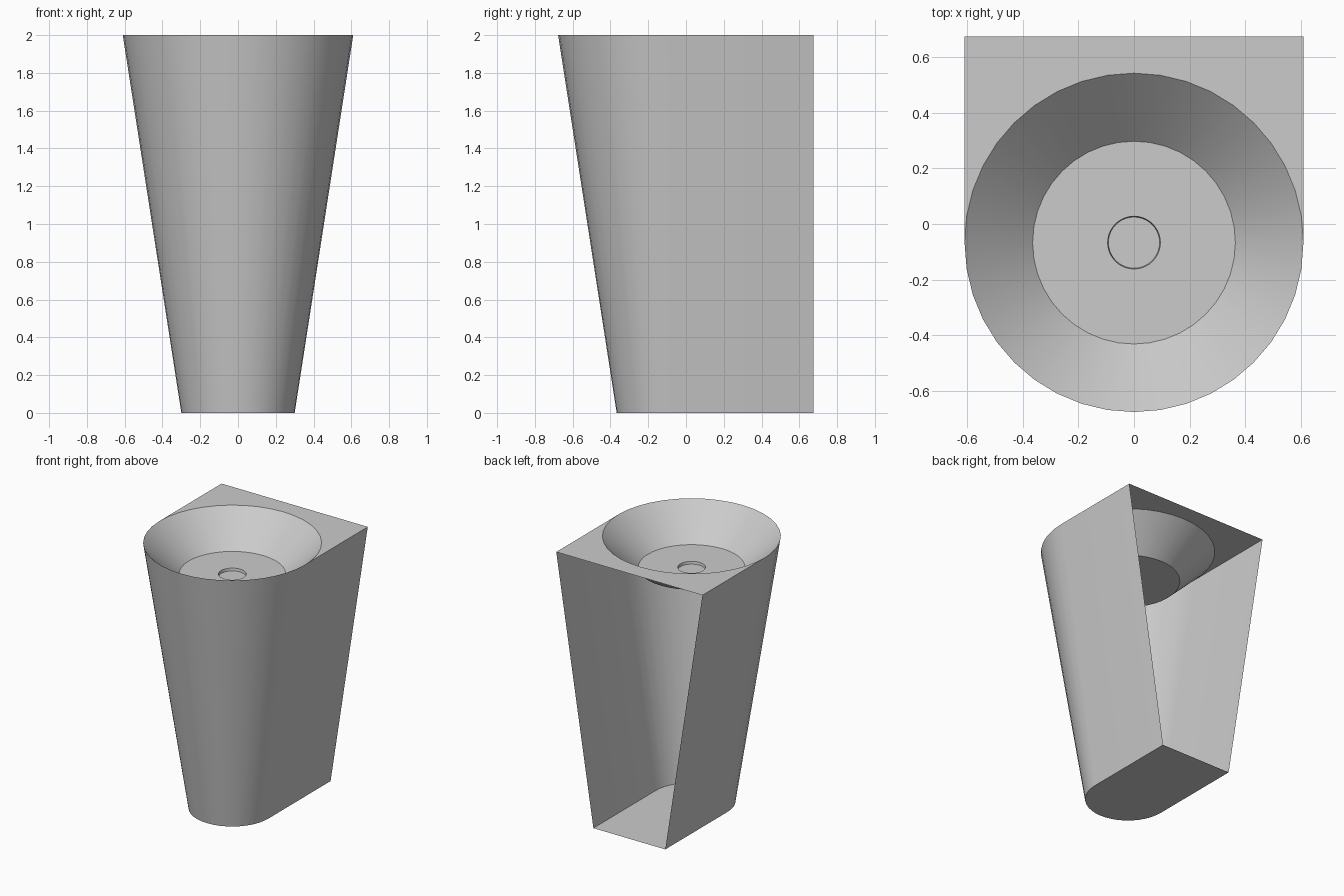
import bpy, bmesh, math

if "Cube" in bpy.data.objects:
    bpy.data.objects.remove(bpy.data.objects["Cube"])

SEG = 40          # sides of a full circle
CY = -0.067       # y of the basin axis
BACK = 0.675
R_TOP, R_BOT, H = 0.61, 0.30, 2.0
FLOOR = 1.765


def arc(bm, r, z, start, count):
    """Row of vertices on a circle around the basin axis."""
    return [bm.verts.new((r * math.cos(a), CY + r * math.sin(a), z))
            for a in (start + i * 2 * math.pi / SEG for i in range(count))]


def bridge(bm, lower, upper, closed=False):
    n = len(lower)
    for i in range(n if closed else n - 1):
        j = (i + 1) % n
        bm.faces.new((lower[i], lower[j], upper[j], upper[i]))


def finish(bm, name, angle):
    mesh = bpy.data.meshes.new(name)
    bm.to_mesh(mesh)
    bm.free()
    obj = bpy.data.objects.new(name, mesh)
    bpy.context.collection.objects.link(obj)
    bpy.ops.object.select_all(action='DESELECT')
    obj.select_set(True)
    bpy.context.view_layer.objects.active = obj
    bpy.ops.object.shade_smooth_by_angle(angle=math.radians(angle))
    return obj


def outline(bm, r, z):
    """Half-round front with straight sides running to the back."""
    left = bm.verts.new((-r, BACK, z))
    right = bm.verts.new((r, BACK, z))
    return [left] + arc(bm, r, z, math.pi, SEG // 2 + 1) + [right]


# Pedestal: tapered shell, open at the back, with a base plate
bm = bmesh.new()
bottom = outline(bm, R_BOT, 0)
top = outline(bm, R_TOP, H)
bridge(bm, bottom, top)
bm.faces.new(bottom[::-1])
finish(bm, "pedestal_shell", 30)

# Rear deck: strip between the basin's back half and the square back edge
bm = bmesh.new()
rim = arc(bm, R_TOP, H, 0, SEG // 2 + 1)
back = [bm.verts.new((v.co.x, BACK, H)) for v in rim]
bridge(bm, rim, back)
bmesh.ops.reverse_faces(bm, faces=bm.faces[:])
bmesh.ops.recalc_face_normals(bm, faces=bm.faces[:])
if bm.faces[:][0].normal.z < 0:
    bmesh.ops.reverse_faces(bm, faces=bm.faces[:])
finish(bm, "rear_deck", 30)

# Basin: conical bowl, flat floor and recessed round drain
bm = bmesh.new()
profile = [(R_TOP, H), (0.365, FLOOR), (0.095, FLOOR), (0.092, FLOOR - 0.02)]
rings = [arc(bm, r, z, 0, SEG) for r, z in profile]
for outer, inner in zip(rings, rings[1:]):
    bridge(bm, outer, inner, closed=True)
bm.faces.new(rings[-1])
finish(bm, "basin", 40)
